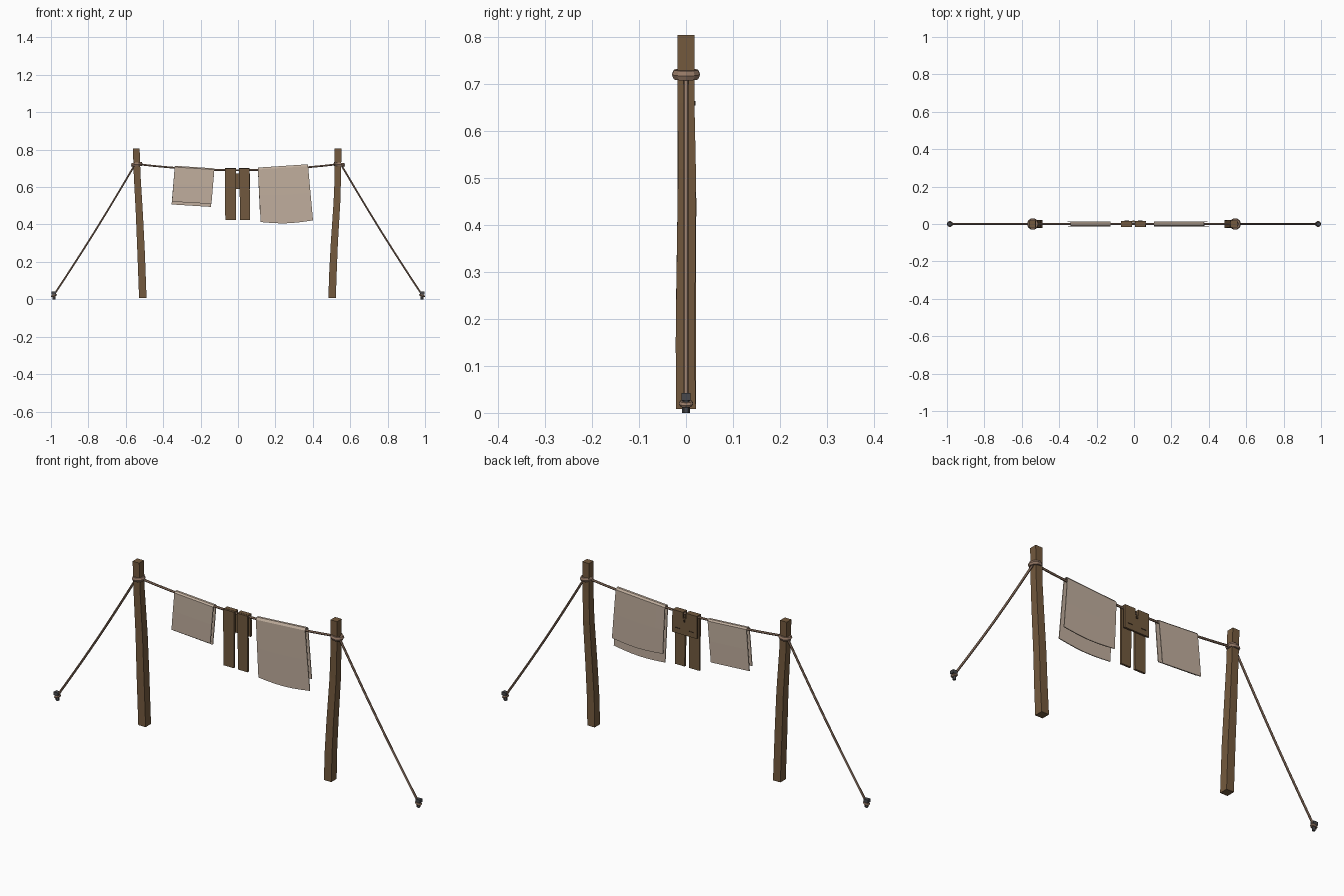
import bpy, bmesh, math
from mathutils import Vector

if "Cube" in bpy.data.objects:
    bpy.data.objects.remove(bpy.data.objects["Cube"])


def material(name, rgb):
    m = bpy.data.materials.new(name)
    lin = [(c / 255 / 12.92) if c < 11 else ((c / 255 + 0.055) / 1.055) ** 2.4 for c in rgb]
    m.diffuse_color = (*lin, 1)
    m.use_nodes = True
    m.node_tree.nodes["Principled BSDF"].inputs["Base Color"].default_value = m.diffuse_color
    return m


WOOD = material("brown wood", (116, 90, 62))
PANTS = material("brown cloth", (113, 89, 62))
CLOTH = material("pale linen", (192, 174, 157))
ROPE = material("tan rope", (148, 120, 101))
IRON = material("dark iron", (72, 73, 76))
DARK = material("dark stitching", (62, 48, 34))


def finish(bm, name, mat):
    bmesh.ops.recalc_face_normals(bm, faces=bm.faces)
    me = bpy.data.meshes.new(name)
    bm.to_mesh(me)
    bm.free()
    me.materials.append(mat)
    ob = bpy.data.objects.new(name, me)
    bpy.context.collection.objects.link(ob)
    return ob


def loft(name, rings, mat, closed=False):
    bm = bmesh.new()
    rows = [[bm.verts.new(p) for p in r] for r in rings]
    n = len(rows[0])
    pairs = list(zip(rows, rows[1:])) + ([(rows[-1], rows[0])] if closed else [])
    for a, b in pairs:
        for i in range(n):
            bm.faces.new((a[i], a[(i + 1) % n], b[(i + 1) % n], b[i]))
    if not closed:
        bm.faces.new(rows[0])
        bm.faces.new(rows[-1])
    return finish(bm, name, mat)


def tube(name, pts, r, mat, sides=6):
    # Tube along a path lying in the xz plane
    rings = []
    for i, p in enumerate(pts):
        t = (Vector(pts[min(i + 1, len(pts) - 1)]) - Vector(pts[max(i - 1, 0)])).normalized()
        up, side = t.cross(Vector((0, 1, 0))), Vector((0, 1, 0))
        rings.append([Vector(p) + r * (math.cos(a) * side + math.sin(a) * up)
                      for a in (2 * math.pi * k / sides for k in range(sides))])
    return loft(name, rings, mat)


def ring(name, c, major, minor, height, mat, tilt=0.0):
    rings = []
    for k in range(10):
        a = 2 * math.pi * k / 10
        row = []
        for j in range(6):
            b = 2 * math.pi * j / 6
            d = major + minor * math.cos(b)
            v = Vector((d * math.cos(a), d * math.sin(a), height * math.sin(b)))
            row.append(Vector((c[0] + v.x, v.y, c[1] + v.z + v.x * tilt)))
        rings.append(row)
    return loft(name, rings, mat, True)


def box(name, x0, x1, y0, y1, z0, z1, mat, taper=0.0, shift=0.0):
    lo = [(x0 + shift + taper, y0, z0), (x1 + shift - taper, y0, z0),
          (x1 + shift - taper, y1, z0), (x0 + shift + taper, y1, z0)]
    hi = [(x0, y0, z1), (x1, y0, z1), (x1, y1, z1), (x0, y1, z1)]
    return loft(name, [lo, hi], mat)


# Leaning hewn posts: (x, y, half width x, half width y, z)
def post(name, secs):
    return loft(name, [[(x + i * hx, y + j * hy, z)
                        for i, j in ((-1, -1), (1, -1), (1, 1), (-1, 1))]
                       for x, y, hx, hy, z in secs], WOOD)


post("left_post", [(-.509, 0, .020, .021, .008), (-.518, 0, .020, .021, .25),
                   (-.527, .002, .019, .020, .45), (-.539, 0, .018, .018, .66),
                   (-.544, 0, .018, .018, .805)])
post("right_post", [(.503, 0, .020, .021, .008), (.508, -.002, .020, .020, .15),
                    (.515, 0, .019, .020, .30), (.529, .002, .018, .019, .52),
                    (.534, 0, .017, .018, .66), (.535, 0, .018, .018, .805)])


# Sagging line
def line_z(x):
    return .690 + .033 * (x / .54) ** 2


tube("washing_line", [(x, 0, line_z(x)) for x in (-.54 + 1.08 * i / 12 for i in range(13))],
     .0055, ROPE)

# Knots, guy ropes and ground pegs on both sides
for s, side in ((-1, "left"), (1, "right")):
    ring(side + "_post_knot", (s * .541, .721), .0225, .009, .0115, ROPE, s * -.1)
    pts = []
    for i in range(7):
        t = i / 6
        pts.append((s * (.552 + .433 * t), 0, .718 - .696 * t - .012 * math.sin(math.pi * t)))
    tube(side + "_guy_rope", pts, .0055, ROPE)
    tube(side + "_peg", [(s * .984, 0, 0), (s * .984, 0, .028)], .008, IRON)
    box(side + "_peg_head", s * .986 - .012, s * .986 + .012, -.010, .010, .026, .042, IRON)
    ring(side + "_peg_knot", (s * .984, .020), .010, .006, .006, ROPE, s * -.3)


# Cloth folded over the line; corners are (x, z)
def sheet(name, tl, tr, front, back, belly):
    bm = bmesh.new()
    n = 6
    grid = []
    for i in range(n + 1):
        u = i / n
        top = Vector(tl).lerp(Vector(tr), u)
        f = Vector(front[0]).lerp(Vector(front[1]), u)
        b = Vector(back[0]).lerp(Vector(back[1]), u)
        drop = Vector((0, belly * math.sin(math.pi * u)))
        f, b = f - drop, b - drop
        prof = [(f, -.012), (f.lerp(top, .5), -.012), (f.lerp(top, .97), -.011),
                (top, -.005), (top, .005),
                (b.lerp(top, .97), .011), (b.lerp(top, .5), .012), (b, .012)]
        grid.append([bm.verts.new((p.x, y, p.y)) for p, y in prof])
    for a, b in zip(grid, grid[1:]):
        for j in range(7):
            bm.faces.new((a[j], b[j], b[j + 1], a[j + 1]))
    ob = finish(bm, name, CLOTH)
    mod = ob.modifiers.new("thickness", 'SOLIDIFY')
    mod.thickness, mod.offset = .004, 0


sheet("small_towel", (-.338, .712), (-.126, .698),
      ((-.353, .522), (-.142, .510)), ((-.355, .507), (-.145, .494)), 0)
sheet("large_sheet", (.106, .702), (.374, .720),
      ((.121, .413), (.401, .422)), ((.117, .466), (.394, .470)), .011)

# Trousers folded over the line: legs in front, waist behind
for x0, x1, side in ((-.070, -.010, "left"), (.006, .062, "right")):
    sh = .004 if side == "right" else 0
    box(side + "_trouser_leg", x0, x1, -.016, -.006, .424, .700, PANTS, .002, sh)
    box(side + "_trouser_fold", x0, x1, -.006, .008, .695, .701, PANTS)
    box(side + "_trouser_seat", x0, x1, .007, .016, .66, .701, PANTS)
    xc = (x0 + x1) / 2
    box(side + "_pocket_stitch", xc - .012, xc + .012, .015, .018, .615, .618, DARK)
box("trouser_waist", -.070, .064, .007, .016, .590, .672, PANTS)
box("trouser_button", -.007, .003, .015, .020, .655, .665, DARK)
